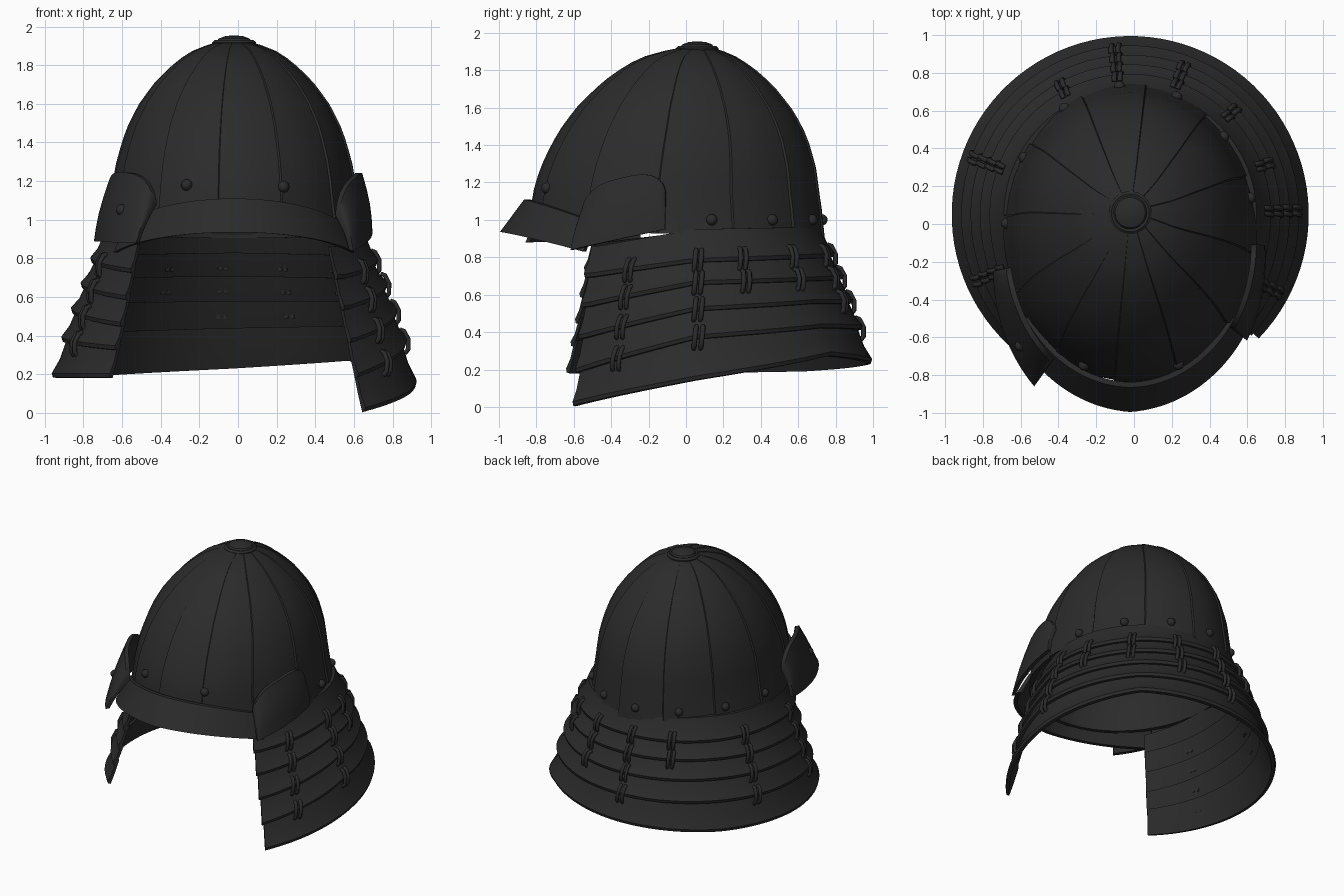
import bpy, bmesh
from math import sin, cos, radians, pi, sqrt
from mathutils import Vector, Matrix

if "Cube" in bpy.data.objects:
    bpy.data.objects.remove(bpy.data.objects["Cube"])

mat = bpy.data.materials.new("blackened iron")
mat.use_nodes = True
colour = (0.024, 0.024, 0.024, 1)
mat.diffuse_color = colour
bsdf = mat.node_tree.nodes["Principled BSDF"]
bsdf.inputs["Base Color"].default_value = colour
bsdf.inputs["Roughness"].default_value = 0.7


def lerp(a, b, f):
    return a + (b - a) * f


def table(rows, x):
    """Interpolate rows of (key, values...) at x."""
    if x <= rows[0][0]:
        return rows[0][1:]
    for a, b in zip(rows, rows[1:]):
        if x <= b[0]:
            f = (x - a[0]) / (b[0] - a[0])
            return [lerp(p, q, f) for p, q in zip(a[1:], b[1:])]
    return rows[-1][1:]


def finish(name, bm, angle=32):
    bmesh.ops.recalc_face_normals(bm, faces=bm.faces)
    me = bpy.data.meshes.new(name)
    bm.to_mesh(me)
    bm.free()
    me.materials.append(mat)
    me.shade_smooth()
    me.set_sharp_from_angle(angle=radians(angle))
    ob = bpy.data.objects.new(name, me)
    bpy.context.collection.objects.link(ob)


def sweep(name, sections, closed=False, angle=32):
    """Skin a row of closed cross-sections into a solid."""
    bm = bmesh.new()
    loops = [[bm.verts.new(p) for p in s] for s in sections]
    pairs = list(zip(loops, loops[1:]))
    if closed:
        pairs.append((loops[-1], loops[0]))
    else:
        bm.faces.new(loops[0])
        bm.faces.new(loops[-1])
    n = len(loops[0])
    for a, b in pairs:
        for i in range(n):
            j = (i + 1) % n
            bm.faces.new((a[i], a[j], b[j], b[i]))
    finish(name, bm, angle)


# Bowl outline: height, half width, front y, back y
BOWL = [(0.9, 0.675, -0.84, 0.74), (1.05, 0.645, -0.83, 0.725), (1.15, 0.632, -0.815, 0.71),
        (1.27, 0.615, -0.78, 0.695), (1.4, 0.58, -0.72, 0.66), (1.5, 0.543, -0.66, 0.62),
        (1.6, 0.49, -0.585, 0.56), (1.7, 0.418, -0.485, 0.48), (1.78, 0.342, -0.39, 0.4),
        (1.85, 0.255, -0.275, 0.305), (1.89, 0.185, -0.18, 0.235), (1.92, 0.08, -0.03, 0.14)]


def bowl(deg, z, off=0.0):
    rx, y0, y1 = table(BOWL, z)
    t = radians(deg)
    return Vector((-0.02 + (rx + off) * cos(t), (y0 + y1) / 2 + ((y1 - y0) / 2 + off) * sin(t), z))


# Bowl of twelve overlapping plates, each stepping over the next
sections = []
for k in range(12):
    for f in (0.0, 0.25, 0.5, 0.75, 0.98):
        deg = -7 + 30 * (k + f)
        hem = 0.925 - 0.02 * sin(radians(deg))
        levels = [1.92 - (1.92 - hem) * (1 - i / 18) ** 1.4 for i in range(19)]
        lift = 0.011 * (1 - f) - 0.006
        outer = [bowl(deg, z, lift) for z in levels]
        inner = [bowl(deg, z, -0.03) for z in reversed(levels)]
        sections.append(outer + inner)
sweep("bowl", sections, closed=True, angle=28)

# Crown cap: flat ring with a low boss, turned from a profile
cap = [(0.0, 1.88), (0.11, 1.885), (0.114, 1.918), (0.1, 1.93), (0.088, 1.926), (0.08, 1.938), (0.045, 1.951), (0.0, 1.955)]
bm = bmesh.new()
vs = [bm.verts.new((r, 0, z)) for r, z in cap]
edges = [bm.edges.new(e) for e in zip(vs, vs[1:])]
bmesh.ops.spin(bm, geom=vs + edges, cent=(0, 0, 0), axis=(0, 0, 1), angle=2 * pi, steps=32)
bmesh.ops.remove_doubles(bm, verts=bm.verts, dist=0.0005)
bmesh.ops.translate(bm, verts=bm.verts, vec=(-0.02, 0.06, 0))
finish("crown_cap", bm)


def plate(deg, z0, z1, off0, off1, bulge=0.012):
    """Cross-section of a plate flaring away from the bowl."""
    out, inn = [], []
    for i in range(5):
        f = i / 4
        z, o = lerp(z0, z1, f), lerp(off0, off1, f) + bulge * sin(pi * f)
        for row, depth in ((out, o), (inn, o - 0.028)):
            p = bowl(deg, 1.05, depth)
            row.append(Vector((p.x, p.y, z)))
    return out + inn[::-1]


# Peak across the brow
sections = []
for i in range(41):
    deg = lerp(-146, -34, i / 40)
    edge = abs(deg + 90) / 56
    z0, z1 = lerp(0.935, 0.83, edge ** 2), lerp(1.11, 0.99, edge ** 2)
    sections.append(plate(deg, z0, z1, lerp(0.165, 0.11, edge), lerp(0.035, 0.022, edge), bulge=0))
sweep("peak", sections)


def wing(name, d0, d1, rear, front, height, flare_rear, flare_front, top_flare):
    """Rounded cheek plate from its rear to its front edge."""
    sections = []
    for i in range(25):
        s = (1 - cos(pi * i / 24)) / 2
        z0 = lerp(rear, front, s)
        top = z0 + height * (0.55 + 0.45 * sqrt(1 - abs(2 * s - 1) ** 3))
        flare = lerp(flare_rear, flare_front, s)
        sections.append(plate(lerp(d0, d1, s), z0, top, flare, flare * top_flare))
    sweep(name, sections)


wing("left_wing", -4, -38, 0.95, 0.84, 0.33, 0.07, 0.14, 0.35)
wing("right_wing", -167, -126, 0.89, 0.88, 0.36, 0.1, 0.22, 0.3)

# Neck guard edges: angle, then height of each band edge from top to bottom
EDGES = [(-45, 0.85, 0.69, 0.53, 0.36, 0.18, 0.0), (0, 0.94, 0.77, 0.65, 0.51, 0.36, 0.14),
         (50, 0.95, 0.79, 0.67, 0.55, 0.42, 0.27), (90, 0.95, 0.80, 0.68, 0.55, 0.41, 0.23),
         (140, 0.95, 0.79, 0.67, 0.54, 0.39, 0.19), (180, 0.93, 0.78, 0.65, 0.52, 0.37, 0.18),
         (230, 0.86, 0.72, 0.58, 0.44, 0.32, 0.18)]
RADII = (0.668, 0.745, 0.795, 0.845, 0.895, 0.945)


def around(deg, r, z):
    """Point on the guard; the upper bands spread towards both front ends."""
    t = radians(deg)
    ends = max(0, -deg, deg - 180) / 47
    r += max(0, 0.945 - r) * 0.27 * ends ** 2
    return Vector((-0.02 + r * cos(t), 0.05 + r * sin(t), z))


# Five flared neck bands, each tucked under the one above
for b in range(5):
    sections = []
    start, end = lerp(-48, -44, b / 4), lerp(228, 227, b / 4)
    for i in range(73):
        deg = lerp(start, end, i / 72)
        z = table(EDGES, deg)
        top, low = z[b] + (0.03 if b else 0.01), z[b + 1]
        r0, r1 = RADII[b] - (0.035 if b else 0), RADII[b + 1]
        mid = lerp(top, low, 0.55)
        profile = [(r0, top), (lerp(r0, r1, 0.5), mid), (r1, low + 0.025), (r1 - 0.006, low + 0.004),
                   (r1 - 0.03, low), (lerp(r0, r1, 0.5) - 0.028, mid), (r0 - 0.028, top)]
        sections.append([around(deg, r, h) for r, h in profile])
    sweep("neck_band_%d" % (b + 1), sections)

# Paired lacing cords over the joints: angle, then how many joints they cross
cords = bpy.data.curves.new("lacing_cords", 'CURVE')
cords.dimensions = '3D'
cords.bevel_depth = 0.013
cords.bevel_resolution = 1
cords.use_fill_caps = True
for deg, joints in ((-28, 4), (1, 4), (20, 2), (45, 2), (70, 3), (95, 4), (118, 2), (160, 4), (203, 4)):
    for b in range(1, joints + 1):
        z, r = table(EDGES, deg)[b], RADII[b]
        for side in (-1.2, 1.2):
            path = [(r - 0.036, 0.07), (r - 0.014, 0.062), (r + 0.007, 0.02), (r + 0.007, -0.03),
                    (r - 0.006, -0.048), (r - 0.03, -0.052)]
            sp = cords.splines.new('POLY')
            sp.points.add(len(path) - 1)
            for p, (pr, dz) in zip(sp.points, path):
                p.co = (*around(deg + side + dz * 8, pr, z + dz), 1)
cords.materials.append(mat)
bpy.context.collection.objects.link(bpy.data.objects.new("lacing_cords", cords))

# Domed rivets round the bowl and on the right wing
bm = bmesh.new()
spots = [bowl(-113, 1.18), bowl(-66, 1.17), bowl(-139, 1.05, 0.125)]
spots += [bowl(d, 1.0) for d in (14, 41, 68, 95, 122, 149, 176)]
for p in spots:
    bmesh.ops.create_uvsphere(bm, u_segments=12, v_segments=8, radius=0.03, matrix=Matrix.Translation(p))
finish("rivets", bm, 60)
